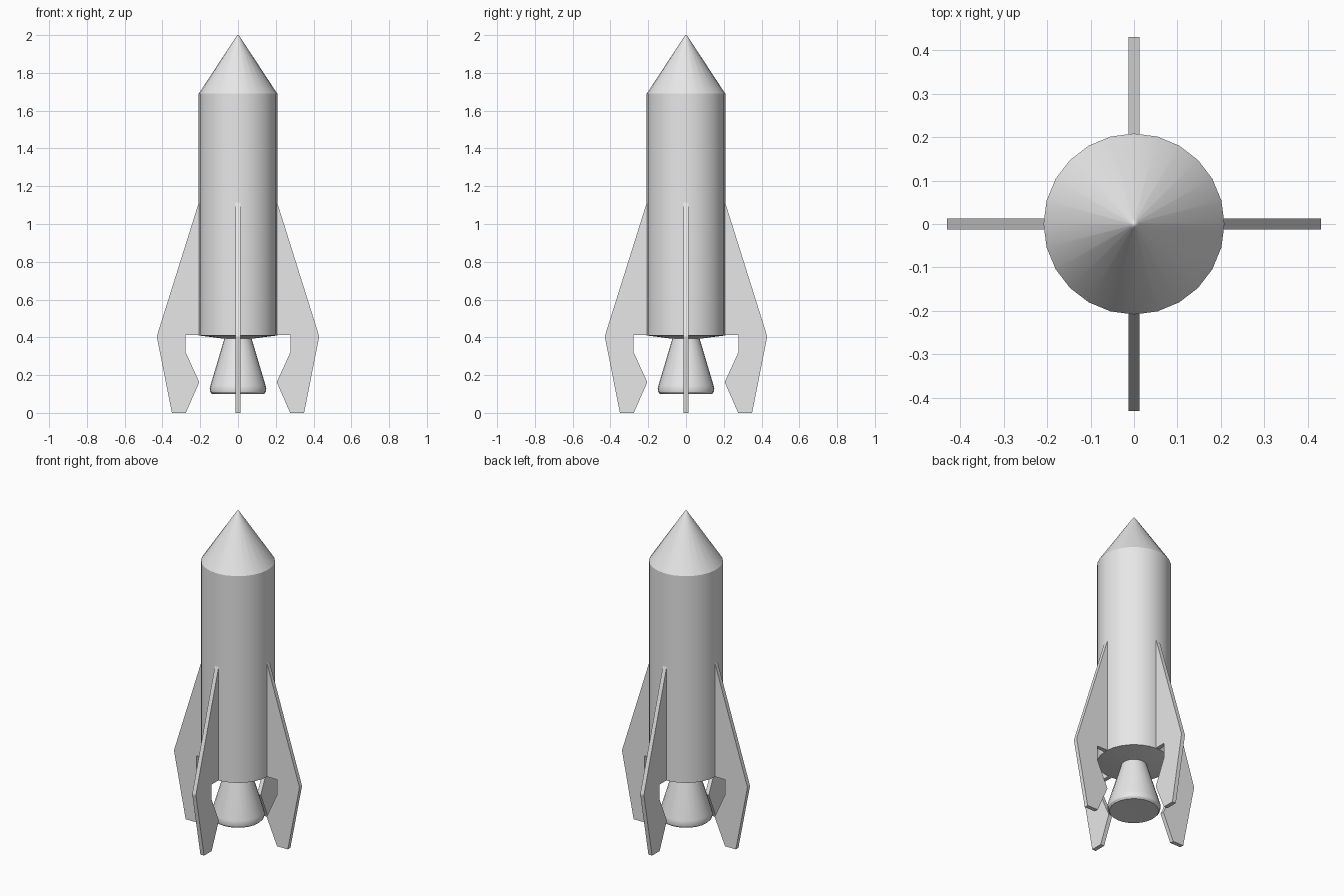
import bpy, bmesh, math
from mathutils import Matrix

if "Cube" in bpy.data.objects:
    bpy.data.objects.remove(bpy.data.objects["Cube"])

SIDES = 24
grey = bpy.data.materials.new("light grey")
grey.diffuse_color = (0.8, 0.8, 0.8, 1)
grey.use_nodes = True
grey.node_tree.nodes["Principled BSDF"].inputs["Base Color"].default_value = grey.diffuse_color


def finish(name, bm, smooth):
    bmesh.ops.recalc_face_normals(bm, faces=bm.faces)
    mesh = bpy.data.meshes.new(name)
    bm.to_mesh(mesh)
    bm.free()
    mesh.materials.append(grey)
    obj = bpy.data.objects.new(name, mesh)
    bpy.context.collection.objects.link(obj)
    if smooth:
        bpy.ops.object.select_all(action='DESELECT')
        obj.select_set(True)
        bpy.context.view_layer.objects.active = obj
        bpy.ops.object.shade_smooth_by_angle(angle=math.radians(30))
    return obj


def lathe(name, profile):
    """Turn a (radius, height) profile around z."""
    bm = bmesh.new()
    verts = [bm.verts.new((r, 0, z)) for r, z in profile]
    edges = [bm.edges.new(pair) for pair in zip(verts, verts[1:])]
    bmesh.ops.spin(bm, geom=verts + edges, cent=(0, 0, 0), axis=(0, 0, 1),
                   angle=2 * math.pi, steps=SIDES)
    bmesh.ops.remove_doubles(bm, verts=bm.verts, dist=0.0005)
    return finish(name, bm, True)


def fin(name, outline, thickness, angle):
    """Flat plate in the xz plane, turned around z."""
    bm = bmesh.new()
    face = bm.faces.new([bm.verts.new((x, -thickness / 2, z)) for x, z in outline])
    out = bmesh.ops.extrude_face_region(bm, geom=[face])
    moved = [g for g in out["geom"] if isinstance(g, bmesh.types.BMVert)]
    bmesh.ops.translate(bm, verts=moved, vec=(0, thickness, 0))
    bmesh.ops.transform(bm, matrix=Matrix.Rotation(angle, 4, 'Z'), verts=bm.verts)
    return finish(name, bm, False)


# Hull with pointed nose and shallow conical underside
lathe("hull", [(0, 0.39), (0.075, 0.393), (0.208, 0.41), (0.208, 1.69),
               (0.012, 1.988), (0.006, 1.997), (0, 2.0)])

# Engine nozzle with a rounded lip
lathe("engine_nozzle", [(0, 0.40), (0.07, 0.40), (0.146, 0.145), (0.15, 0.128),
                        (0.147, 0.11), (0.138, 0.10), (0.118, 0.10), (0, 0.102)])

# Four fins that also serve as landing legs
FIN = [(0.195, 1.115), (0.207, 1.115), (0.43, 0.405), (0.35, 0.0), (0.276, 0.0),
       (0.205, 0.163), (0.277, 0.32), (0.277, 0.412), (0.195, 0.412)]
for i in range(4):
    fin(f"fin_{i + 1}", FIN, 0.025, i * math.pi / 2)
